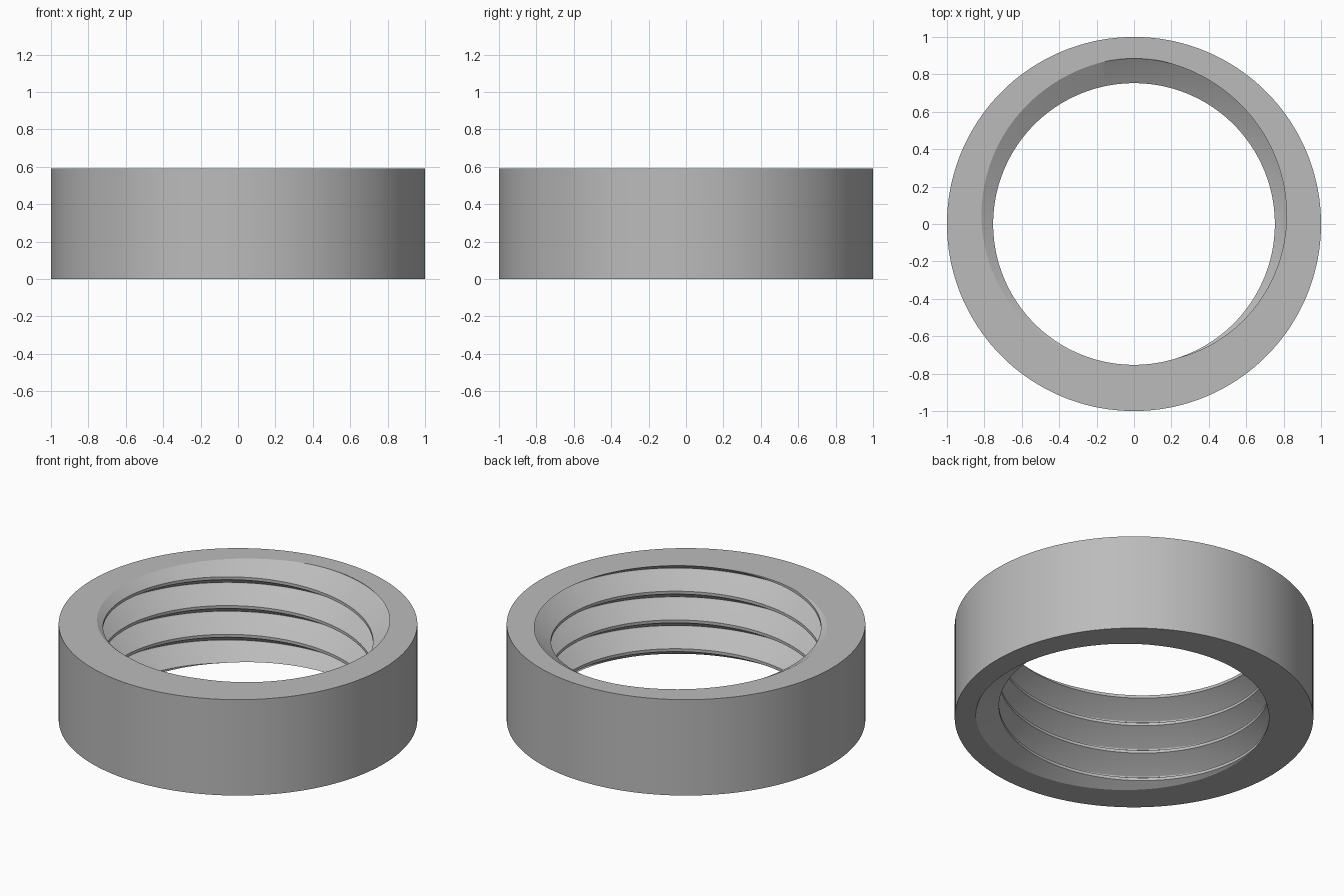
import bpy, bmesh
from math import sin, cos, pi, radians, hypot

cube = bpy.data.objects.get("Cube")
if cube:
    bpy.data.objects.remove(cube)

HEIGHT = 0.59
PITCH = 0.177
ROOT, CREST = 0.885, 0.753       # thread radii
ROUND, CREST_HALF = 0.006, 0.009  # root rounding, half of the crest flat
SEGMENTS = 180

# One pitch of the thread profile: rounded root, then flat crest
profile = [(ROUND * sin(radians(a)), ROOT - ROUND + ROUND * cos(radians(a)))
           for a in range(-60, 61, 20)]
profile += [(PITCH / 2 - CREST_HALF, CREST), (PITCH / 2 + CREST_HALF, CREST)]
per_turn = len(profile)

bm = bmesh.new()

# Right-handed inner thread, longer than the ring at both ends
columns = []
for i in range(SEGMENTS):
    a = 2 * pi * i / SEGMENTS
    lift = HEIGHT + PITCH * (i / SEGMENTS - 0.25)
    columns.append([bm.verts.new((r * cos(a), r * sin(a), lift + k * PITCH + z))
                    for k in range(-6, 2) for z, r in profile])
for i in range(SEGMENTS):
    last = i == SEGMENTS - 1
    here, after = columns[i], columns[(i + 1) % SEGMENTS]
    shift = per_turn if last else 0
    for j in range(len(here) - 1 - shift):
        bm.faces.new((here[j], here[j + 1], after[j + 1 + shift], after[j + shift]))

# Trim flat at both ends and widen each rim into an end face
for z, direction in ((HEIGHT, 1), (0, -1)):
    bmesh.ops.bisect_plane(bm, geom=bm.verts[:] + bm.edges[:] + bm.faces[:], dist=1e-5,
                           plane_co=(0, 0, z), plane_no=(0, 0, direction), clear_outer=True)
for z in (HEIGHT, 0):
    rim = [e for e in bm.edges if e.is_boundary
           and all(abs(v.co.z - z) < 1e-4 for v in e.verts)]
    grown = bmesh.ops.extrude_edge_only(bm, edges=rim)["geom"]
    for v in grown:
        if isinstance(v, bmesh.types.BMVert):
            r = hypot(v.co.x, v.co.y)
            v.co = (v.co.x / r, v.co.y / r, z)

# Plain outer wall
wall = [[bm.verts.new((cos(2 * pi * i / SEGMENTS), sin(2 * pi * i / SEGMENTS), z))
         for z in (0, HEIGHT)] for i in range(SEGMENTS)]
for i in range(SEGMENTS):
    a, b = wall[i], wall[(i + 1) % SEGMENTS]
    bm.faces.new((a[0], b[0], b[1], a[1]))

bmesh.ops.remove_doubles(bm, verts=bm.verts[:], dist=1e-5)
bmesh.ops.recalc_face_normals(bm, faces=bm.faces[:])

mesh = bpy.data.meshes.new("threaded_ring")
bm.to_mesh(mesh)
bm.free()
ring = bpy.data.objects.new("threaded_ring", mesh)
bpy.context.collection.objects.link(ring)

# Plain grey metal
grey = bpy.data.materials.new("grey")
grey.use_nodes = True
colour = (0.5, 0.5, 0.5, 1)
grey.diffuse_color = colour
grey.node_tree.nodes["Principled BSDF"].inputs["Base Color"].default_value = colour
mesh.materials.append(grey)

bpy.ops.object.select_all(action='DESELECT')
ring.select_set(True)
bpy.context.view_layer.objects.active = ring
bpy.ops.object.shade_smooth_by_angle(angle=radians(25))
